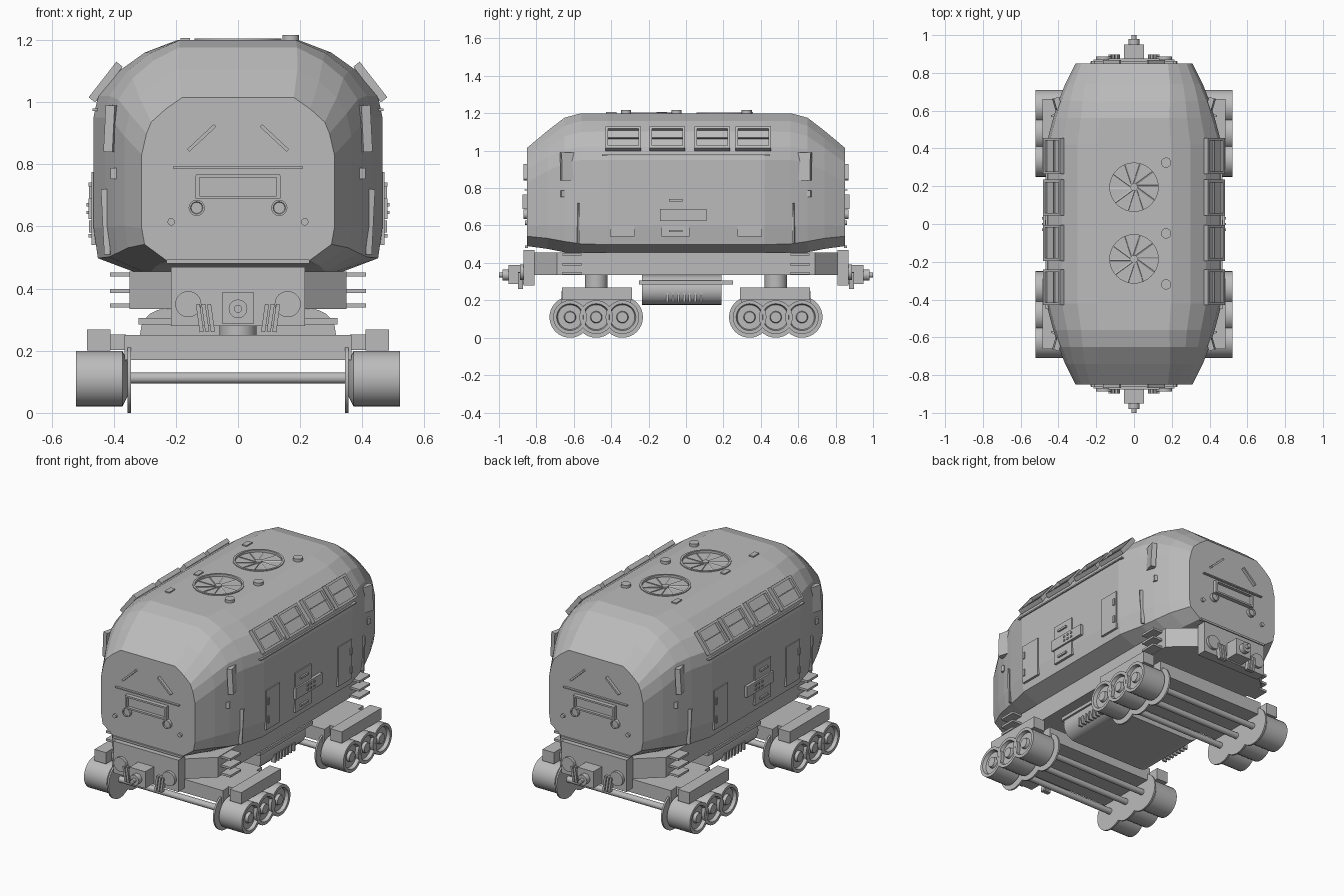
import bpy, bmesh, math
from mathutils import Matrix, Vector, Euler

if "Cube" in bpy.data.objects:
    bpy.data.objects.remove(bpy.data.objects["Cube"], do_unlink=True)

GREY = (0.5, 0.5, 0.5, 1)
grey = bpy.data.materials.new("hull_grey")
grey.use_nodes = True
grey.diffuse_color = GREY
grey.node_tree.nodes["Principled BSDF"].inputs["Base Color"].default_value = GREY


def finish(name, bm, smooth=False):
    bmesh.ops.recalc_face_normals(bm, faces=bm.faces)
    if smooth:
        for f in bm.faces:
            f.smooth = True
        for e in bm.edges:
            e.smooth = e.calc_face_angle(0) < 0.6
    me = bpy.data.meshes.new(name)
    bm.to_mesh(me)
    bm.free()
    me.materials.append(grey)
    ob = bpy.data.objects.new(name, me)
    bpy.context.collection.objects.link(ob)
    return ob


def copies(name, mirror):
    """Names and signs of every mirrored copy."""
    for sx in (1, -1) if "x" in mirror else (1,):
        for sy in (1, -1) if "y" in mirror else (1,):
            label = name
            if "y" in mirror:
                label += "_back" if sy > 0 else "_front"
            if "x" in mirror:
                label += "_left" if sx > 0 else "_right"
            yield label, sx, sy


def box(name, center, size, mirror="", rot=(0, 0, 0)):
    for label, sx, sy in copies(name, mirror):
        bm = bmesh.new()
        bmesh.ops.create_cube(bm, size=1)
        turn = Euler([math.radians(a) for a in (rot[0] * sy, rot[1] * sx, rot[2] * sx * sy)])
        place = Vector((center[0] * sx, center[1] * sy, center[2]))
        bm.transform(Matrix.LocRotScale(place, turn, Vector(size)))
        finish(label, bm)


def lathe(name, profile, center, axis, mirror="", seg=24):
    """Spin (radius, distance) points about an axis through center."""
    for label, sx, sy in copies(name, mirror):
        bm = bmesh.new()
        rings = [[bm.verts.new((r * math.cos(math.tau * i / seg), r * math.sin(math.tau * i / seg), d))
                  for i in range(seg)] for r, d in profile]
        for a, b in zip(rings, rings[1:]):
            for i in range(seg):
                j = (i + 1) % seg
                bm.faces.new((a[i], a[j], b[j], b[i]))
        bm.faces.new(rings[0])
        bm.faces.new(rings[-1])
        way = Vector((axis[0] * sx, axis[1] * sy, axis[2]))
        turn = Vector((0, 0, 1)).rotation_difference(way)
        place = Vector((center[0] * sx, center[1] * sy, center[2]))
        bm.transform(Matrix.LocRotScale(place, turn, None))
        ob = finish(label, bm, True)
    return ob


def rod(name, r, length, center, axis, mirror="", seg=24):
    return lathe(name, [(r, -length / 2), (r, length / 2)], center, axis, mirror, seg)


def prism(name, outline, z0, z1):
    bm = bmesh.new()
    face = bm.faces.new([bm.verts.new((x, y, z0)) for x, y in outline])
    top = bmesh.ops.extrude_face_region(bm, geom=[face])["geom"]
    bmesh.ops.translate(bm, vec=(0, 0, z1 - z0), verts=[v for v in top if isinstance(v, bmesh.types.BMVert)])
    finish(name, bm)


# Hull lofted from octagonal ends to a rounded middle section
MID = [(.67, 0), (.97, .07), (1, .2), (1, .67), (.97, .76), (.82, .87), (.645, .947), (.42, 1)]
END = [(.74, 0), (.97, .1), (1, .2), (1, .65), (.95, .78), (.9, .85), (.75, .93), (.58, 1)]
# y, half width, top, bottom, blend towards the middle section
STATIONS = [(.85, .31, 1.015, .49, 0), (.74, .365, 1.107, .475, .35), (.65, .4, 1.176, .457, .65),
            (.56, .428, 1.2, .447, .9), (.42, .465, 1.2, .445, 1)]
bm = bmesh.new()
rings = []
for y, w, top, low, f in [(-s[0], *s[1:]) for s in STATIONS] + STATIONS[::-1]:
    half = [(w * (e[0] + (m[0] - e[0]) * f), low + (top - low) * (e[1] + (m[1] - e[1]) * f))
            for e, m in zip(END, MID)]
    loop = half + [(-x, z) for x, z in reversed(half)]
    rings.append([bm.verts.new((x, y, z)) for x, z in loop])
for a, b in zip(rings, rings[1:]):
    for i in range(len(a)):
        j = (i + 1) % len(a)
        bm.faces.new((a[i], a[j], b[j], b[i]))
bm.faces.new(rings[0])
bm.faces.new(rings[-1])
hull = finish("hull", bm)

# Round fan wells cut into the roof
cutters = [rod("fan_cutter", .13, .1, (0, y, 1.21), (0, 0, 1), seg=32) for y in (.195, -.185)]
for c in cutters:
    c.hide_render = True
    mod = hull.modifiers.new("well", "BOOLEAN")
    mod.operation = "DIFFERENCE"
    mod.object = c
cut = bpy.data.meshes.new_from_object(hull.evaluated_get(bpy.context.evaluated_depsgraph_get()))
hull.modifiers.clear()
hull.data = cut
for c in cutters:
    bpy.data.objects.remove(c, do_unlink=True)

# Roof fans, caps and small plates
for y in (.195, -.185):
    lathe("fan_rim", [(.128, -.01), (.14, -.01), (.14, .005), (.128, .005), (.128, -.009)],
          (0, y, 1.2), (0, 0, 1), seg=32)
    rod("fan_hub", .02, .04, (0, y, 1.18), (0, 0, 1), seg=12)
    for i in range(10):
        a = math.tau * i / 10
        box("fan_blade", (.073 * math.cos(a), y + .073 * math.sin(a), 1.188), (.11, .022, .004),
            rot=(25, 0, math.degrees(a)))
for y in (.325, -.05, -.32):
    rod("roof_cap", .027, .03, (.17, y, 1.202), (0, 0, 1), seg=16)
for y in (.33, -.13, -.4):
    box("roof_plate", (-.17, y, 1.2), (.03, .055, .014))

# Slanted framed windows along both roof edges
for y in (-.335, -.1, .14, .36):
    tilt = (0, -38, 0)
    box("window_pane", (.418, y, 1.06), (.012, .18, .13), "x", tilt)
    for k in (-1, 1):
        box("window_rail", (.426 - .04 * k, y, 1.065 + .052 * k), (.026, .19, .014), "x", tilt)
        box("window_post", (.426, y + .088 * k, 1.065), (.026, .014, .14), "x", tilt)
    box("window_slat", (.422, y, 1.066), (.012, .18, .006), "x", tilt)
box("window_ledge", (.458, 0, .975), (.022, .9, .008), "x")

# Side doors, control cross and small hatches
box("side_door", (.462, .34, .658), (.018, .13, .235), "xy")
box("door_hinge", (.472, .39, .71), (.014, .012, .04), "xy")
box("door_handle", (.472, .39, .6), (.014, .012, .04), "xy")
box("center_door", (.462, -.055, .658), (.02, .15, .235), "x")
box("control_panel", (.47, -.015, .657), (.024, .25, .065), "x")
for y in (-.03, 0, .03):
    for z in (.645, .67):
        box("control_button", (.483, y, z), (.008, .012, .01), "x")
for z in (.57, .735):
    box("center_handle", (.474, -.055, z), (.016, .07, .012), "x")
box("corner_hatch", (.4, .615, .915), (.03, .11, .15), "xy", (0, -3, -16))
box("corner_bar", (.425, .575, .615), (.02, .01, .21), "xy", (0, 3, -16))
box("corner_lamp", (.396, .66, .77), (.025, .02, .035), "xy", (0, 0, -16))

# End wall fittings, same at both ends
box("brow_strip", (0, .855, .79), (.42, .016, .007), "y")
box("sill_strip", (0, .852, .487), (.46, .016, .012), "y")
box("end_panel", (0, .852, .727), (.26, .01, .07), "y")
for z in (.693, .762):
    box("panel_rail", (0, .86, z), (.27, .03, .01), "y")
box("panel_post", (.13, .86, .727), (.012, .03, .075), "xy")
lathe("head_lamp", [(.026, 0), (.026, .018), (.02, .018), (.018, .012)], (.133, .85, .66), (0, 1, 0), "xy", 16)
rod("marker_lamp", .012, .02, (.215, .852, .615), (0, 1, 0), "xy", 12)
box("slanted_wiper", (.117, .858, .885), (.118, .02, .011), "xy", (0, 43, 0))

# Chassis beam with angled shoulders and stacked fins
quarter = [(.215, .81), (.35, .69), (.35, 0)]
side = quarter + [(x, -y) for x, y in quarter[-2::-1]]
prism("chassis", side + [(-x, y) for x, y in reversed(side)], .335, .455)
box("end_beam", (0, .84, .375), (.43, .06, .19), "y")
for z in (.345, .393, .445):
    box("shoulder_fin", (.37, .61, z), (.085, .1, .013), "xy")

# Couplers, buffers and hoses
box("coupler_box", (0, .9, .338), (.104, .1, .1), "y")
lathe("coupler_pin", [(.03, 0), (.03, .035), (.013, .035), (.013, .055)], (0, .945, .335), (0, 1, 0), "y", 16)
rod("buffer", .042, .025, (.16, .875, .35), (0, 1, 0), "xy")
for k in (-1, 0, 1):
    box("hose", (.105 + .018 * k, .885, .305), (.013, .025, .09), "xy", (0, 8, 0))

# Underbody tanks and tray
rod("tank", .08, .425, (.235, -.022, .255), (0, 1, 0), "x", 20)
box("tank_core", (0, -.022, .24), (.47, .425, .13))
box("tray", (0, 0, .295), (.64, .5, .02))
box("tray_mount", (0, -.022, .32), (.4, .3, .04))
for i in range(7):
    box("tank_rib", (.306, -.1 + .03 * i, .215), (.026, .012, .05), "x")

# Wheeled bogies
box("bogie_plate", (0, .48, .21), (.73, .37, .08), "y")
rod("bogie_pivot", .06, .1, (0, .48, .29), (0, 0, 1), "y")
box("bogie_link", (.39, .48, .228), (.06, .26, .05), "xy")
box("wheel_cover", (.448, .475, .235), (.075, .375, .068), "xy")
for y in (.34, .48, .62):
    rod("axle", .018, .72, (0, y, .112), (1, 0, 0), "y", 12)
    rod("wheel_flange", .11, .01, (.35, y, .11), (1, 0, 0), "xy", 32)
    lathe("wheel", [(.05, -.02), (.09, 0), (.09, .15), (.072, .15), (.066, .13), (.032, .13), (.028, .147), (.015, .147)],
          (.372, y, .11), (1, 0, 0), "xy", 28)
